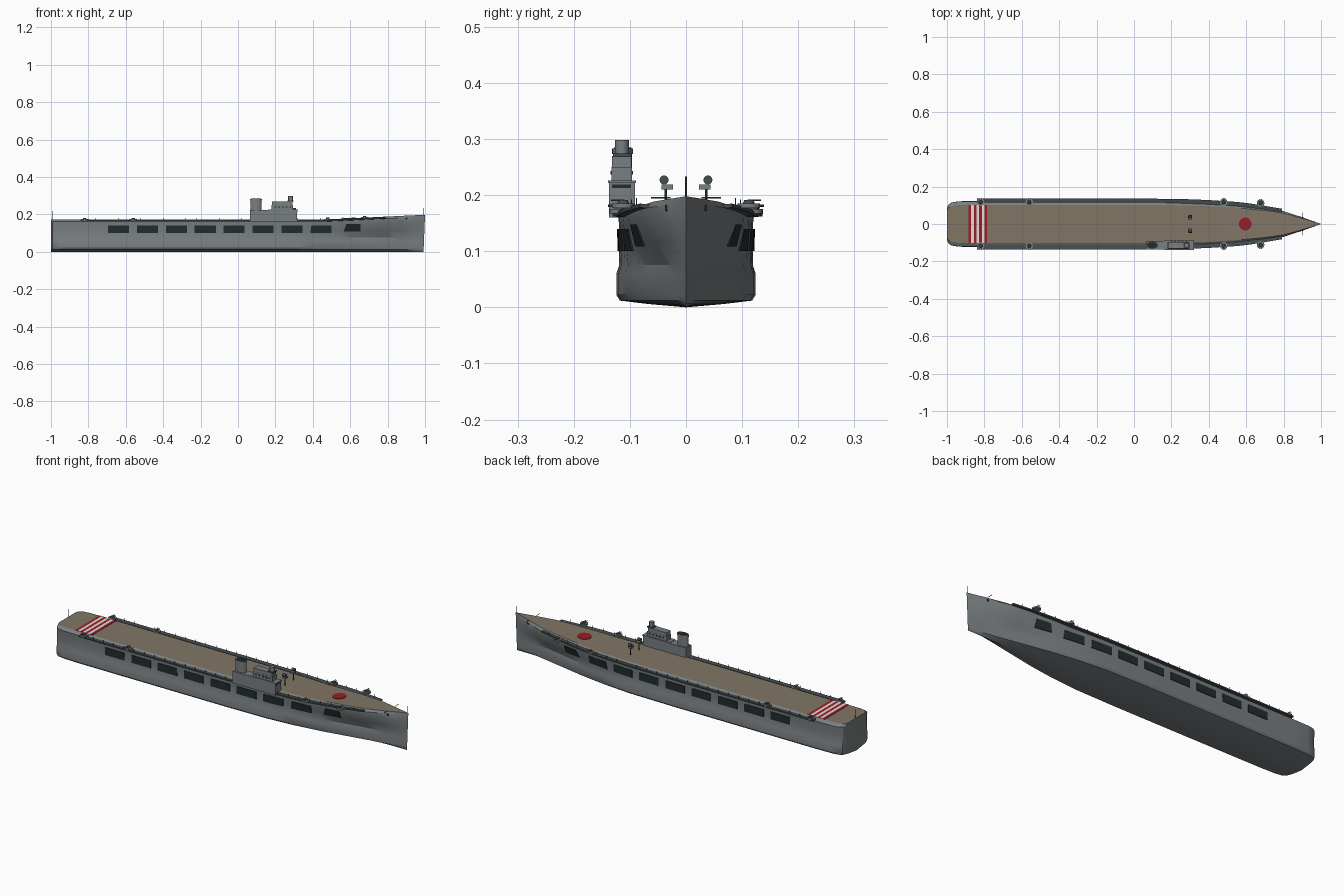
import bpy, bmesh, math
from mathutils import Matrix

cube = bpy.data.objects.get("Cube")
if cube:
    bpy.data.objects.remove(cube, do_unlink=True)


def material(name, rgb):
    m = bpy.data.materials.new(name)
    m.use_nodes = True
    m.diffuse_color = (*rgb, 1)
    m.node_tree.nodes["Principled BSDF"].inputs["Base Color"].default_value = (*rgb, 1)
    return m


GREY = material("hull grey", (0.19, 0.21, 0.22))
WOOD = material("deck brown", (0.22, 0.18, 0.13))
DARK = material("dark opening", (0.016, 0.026, 0.026))
STEEL = material("dark steel", (0.06, 0.075, 0.08))
RED = material("marking red", (0.33, 0.012, 0.018))
WHITE = material("marking white", (0.75, 0.73, 0.7))


def finish(name, bm, *mats):
    bmesh.ops.recalc_face_normals(bm, faces=bm.faces)
    me = bpy.data.meshes.new(name)
    bm.to_mesh(me)
    bm.free()
    for m in mats:
        me.materials.append(m)
    ob = bpy.data.objects.new(name, me)
    bpy.context.collection.objects.link(ob)
    return ob


def box(name, x, y, z, mat):
    """Box from (min, max) pairs."""
    bm = bmesh.new()
    bmesh.ops.create_cube(bm, size=1)
    for v in bm.verts:
        v.co = [p[0] if c < 0 else p[1] for p, c in zip((x, y, z), v.co)]
    return finish(name, bm, mat)


def cylinder(name, centre, r, h, mat, top=None, axis="Z", sides=20, stretch=1):
    bm = bmesh.new()
    bmesh.ops.create_cone(bm, cap_ends=True, segments=sides, radius1=r,
                          radius2=r if top is None else top, depth=h)
    turn = Matrix() if axis == "Z" else Matrix.Rotation(math.pi / 2, 4, "Y" if axis == "X" else "X")
    bmesh.ops.transform(bm, verts=bm.verts,
                        matrix=Matrix.Translation(centre) @ Matrix.Diagonal((stretch, 1, 1, 1)) @ turn)
    return finish(name, bm, mat)


def loft(bm, rings):
    """Skin open rings of points; returns the faces of each strip."""
    rows = [[bm.verts.new(p) for p in r] for r in rings]
    strips = []
    for a, b in zip(rows, rows[1:]):
        strips.append([bm.faces.new((a[i], a[i + 1], b[i + 1], b[i])) for i in range(len(a) - 1)])
    return rows, strips


# Stations: x, half width at top edge, half width of lower hull
STATIONS = [(-1, .085, .085), (-.992, .103, .104), (-.975, .114, .115), (-.94, .12, .121),
            (-.85, .121, .124), (0, .121, .124), (.25, .119, .12), (.4, .113, .107),
            (.55, .103, .085), (.7, .086, .055), (.8, .069, .035), (.9, .036, .016), (1, 0, 0)]


def at(x, col=1):
    for a, b in zip(STATIONS, STATIONS[1:]):
        if x <= b[0]:
            return a[col] + (b[col] - a[col]) * (x - a[0]) / (b[0] - a[0])
    return 0


def deck_z(x):
    return .172 + max(0, x - .45) * .047


def side_y(x, z):
    """Half width of the upper hull side."""
    b, t = at(x, 2), at(x)
    lo = b * .7 + min(b, t) * .3 - .004 * min(1, t / .1)
    return lo + (t * .99 - lo) * max(0, min(1, (z - .075) / .08))


# Hull with blister, flared bow, chamfered deck edge and wooden deck
def section(x):
    t, b, z = at(x), at(x, 2), deck_z(x)
    half = [(0, 0), (b * .55, .006), (b * .95, .012), (b, .022), (b, .06),
            (side_y(x, .075), .075), (side_y(x, .115), .115), (side_y(x, .155), .152),
            (t, z - .011), (t * .84, z)]
    pts = [(x - .008 * (1 - h / z) * (x > .95), y, h) for y, h in half]
    return pts + [(px, -y, h) for px, y, h in reversed(pts[1:])]


bm = bmesh.new()
fine = sorted({s[0] for s in STATIONS} | {-.6, -.3, .1, .33, .475, .62, .75, .85, .95})
rows, strips = loft(bm, [section(x) for x in fine])
for s in strips:
    s[9].material_index = 1
for a, b in zip(rows, rows[1:]):
    bm.faces.new((a[-1], a[0], b[0], b[-1]))
bm.faces.new(rows[0])
bmesh.ops.remove_doubles(bm, verts=bm.verts, dist=1e-5)
hull = finish("hull", bm, GREY, WOOD)
bpy.context.view_layer.objects.active = hull
hull.select_set(True)
bpy.ops.object.shade_smooth_by_angle(angle=math.radians(28))
hull.select_set(False)

# Deck markings: striped band near the stern, disc near the bow
STRIPE = .1 / 7
for i in range(7):
    x0 = -.885 + i * STRIPE
    box("deck_stripe", (x0, x0 + STRIPE), (-.101, .101), (.171, .1735), WHITE if i % 2 else RED)
disc = cylinder("deck_disc", (0, 0, 0), .034, .003, RED, sides=32)
disc.location = (.595, 0, deck_z(.595) + .001)
disc.rotation_euler.y = -math.atan(.047)

for s, side in ((1, "left"), (-1, "right")):
    # Hangar openings as thin plates that follow the hull side
    for i in range(9):
        x0 = -.695 + i * .1545
        last = i == 8
        x0, x1 = (.565, .655) if last else (x0, x0 + .113)
        z0, z1 = (.108, .148) if last else (.1, .14)
        slant = .014 if last else .006 if i == 7 else 0
        bm = bmesh.new()
        corners = [(x0, z0), (x1, z0), (x1, z1), (x0 + slant, z1)]
        face = bm.faces.new([bm.verts.new((x, s * (side_y(x, z) + .003), z)) for x, z in corners])
        ext = bmesh.ops.extrude_face_region(bm, geom=[face])["geom"]
        bmesh.ops.translate(bm, vec=(0, -s * .006, 0),
                            verts=[g for g in ext if isinstance(g, bmesh.types.BMVert)])
        finish(side + "_hangar_opening", bm, DARK)

    # Catwalk along the deck edge
    bm = bmesh.new()
    rings = []
    for x in [-.84] + [f for f in fine if -.84 < f < .78] + [.79]:
        t, z, out = at(x), deck_z(x), .015 if x < .7 else .011
        ring = [(x, s * (t - .008), z - .012), (x, s * (t + out), z - .010),
                (x, s * (t + out), z - .003), (x, s * (t - .008), z - .005)]
        rings.append(ring + ring[:1])
    rows, strips = loft(bm, rings)
    for end in (rows[0], rows[-1]):
        bm.faces.new(end[:4])
    finish(side + "_catwalk", bm, STEEL)

    # Railing posts
    for i in range(27):
        x = -.82 + i * .06
        y, z = s * (at(x) + .009), deck_z(x)
        box(side + "_rail_post", (x - .0008, x + .0008), (y - .0008, y + .0008), (z - .005, z + .009), STEEL)

    # Gun mounts on round platforms
    for x in (-.82, -.56, .48, .677):
        y, z = s * (.117 if x < .6 else .112), deck_z(x)
        cylinder(side + "_gun_platform", (x, y, z - .002), .02, .008, GREY)
        cylinder(side + "_gun_mount", (x, y, z + .005), .011, .008, STEEL, top=.008, sides=12)
        for dx in (-.004, .004):
            cylinder(side + "_gun_barrel", (x + dx, y + s * .01, z + .008), .0015, .024, STEEL, axis="Y", sides=6)

    # Raised searchlights
    cylinder(side + "_light_post", (.3, s * .036, .19), .0025, .042, STEEL, sides=8)
    box(side + "_light_box", (.289, .311), sorted((s * .023, s * .044)), (.21, .219), GREY)
    cylinder(side + "_light_drum", (.3, s * .039, .227), .008, .018, STEEL, axis="X")

    # Bow rods and anchors
    cylinder(side + "_bow_rod", (.9, s * .045, .195), .0012, .034, STEEL, axis="Y", sides=6)
    box(side + "_anchor", (.895, .907), sorted((s * .028, s * .037)), (.172, .182), DARK)

# Island: base, bridge levels, funnel, mast and window strips
box("island_base", (.065, .315), (-.137, -.091), (.16, .223), GREY)
box("island_ledge", (.16, .32), (-.139, -.089), (.222, .226), GREY)
box("bridge_lower", (.18, .295), (-.133, -.096), (.222, .25), GREY)
box("bridge_upper", (.183, .292), (-.132, -.097), (.25, .27), GREY)
box("bridge_ledge", (.265, .297), (-.13, -.098), (.268, .274), STEEL)
cylinder("mast_tower", (.281, -.114, .284), .0125, .028, GREY)
cylinder("funnel", (.097, -.113, .25), .017, .06, GREY, sides=24, stretch=1.75)
cylinder("funnel_cap", (.097, -.113, .278), .0185, .01, GREY, sides=24, stretch=1.75)
cylinder("funnel_mouth", (.097, -.113, .2835), .0155, .002, DARK, sides=24, stretch=1.75)
box("front_window_strip", (.313, .317), (-.132, -.098), (.213, .219), DARK)
for i in range(5):
    x = .195 + i * .02
    box("side_window", (x, x + .01), (-.1345, -.0945), (.237, .243), DARK)

# Flagstaffs at bow and stern
cylinder("bow_staff", (.994, 0, .213), .0016, .04, STEEL, sides=8)
cylinder("stern_staff", (-.994, 0, .192), .0016, .05, STEEL, sides=8)
